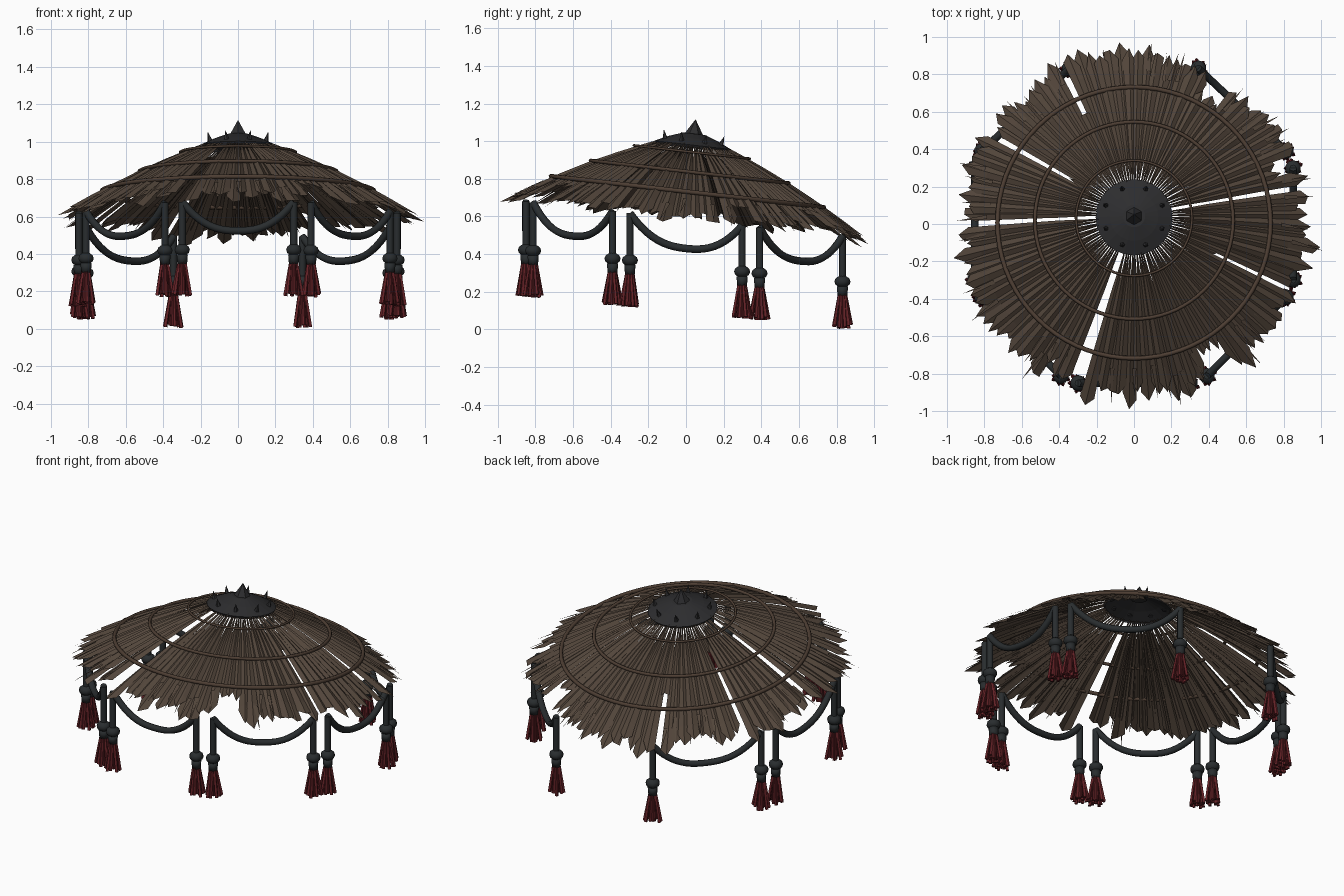
import bpy, bmesh, math, random
from math import sin, cos, pi, radians
from mathutils import Matrix, Vector

cube = bpy.data.objects.get("Cube")
if cube:
    bpy.data.objects.remove(cube, do_unlink=True)
rng = random.Random(7)


def material(name, color):
    m = bpy.data.materials.new(name)
    m.use_nodes = True
    m.diffuse_color = (*color, 1)
    m.node_tree.nodes["Principled BSDF"].inputs["Base Color"].default_value = (*color, 1)
    return m


STRAW = material("straw brown", (0.085, 0.06, 0.043))
HOOP = material("hoop brown", (0.075, 0.048, 0.033))
ROPE = material("rope charcoal", (0.022, 0.026, 0.028))
IRON = material("cap iron", (0.026, 0.026, 0.028))
RED = material("tassel red", (0.13, 0.016, 0.02))

# The canopy leans back around the x axis
LEAN = Matrix.Translation((0, -0.01, 0.58)) @ Matrix.Rotation(radians(-6.5), 4, 'X')


def height(r):
    return 0.48 - 0.38 * r - 0.12 * r * r


def add_mesh(name, bm, mat, matrix=Matrix(), smooth=False):
    me = bpy.data.meshes.new(name)
    bm.to_mesh(me)
    bm.free()
    me.materials.append(mat)
    ob = bpy.data.objects.new(name, me)
    ob.matrix_world = matrix
    bpy.context.collection.objects.link(ob)
    for p in me.polygons:
        p.use_smooth = smooth
    return ob


def add_tube(name, points, radius, mat, matrix=Matrix(), closed=False):
    cu = bpy.data.curves.new(name, 'CURVE')
    cu.dimensions = '3D'
    cu.bevel_depth = radius
    cu.bevel_resolution = 2
    cu.use_fill_caps = True
    sp = cu.splines.new('POLY')
    sp.points.add(len(points) - 1)
    for p, co in zip(sp.points, points):
        p.co = (*co, 1)
    sp.use_cyclic_u = closed
    cu.materials.append(mat)
    ob = bpy.data.objects.new(name, cu)
    ob.matrix_world = matrix
    bpy.context.collection.objects.link(ob)


def cone(bm, base, tip, r1, r2, sides):
    axis = Vector(tip) - Vector(base)
    mat = Matrix.Translation((Vector(base) + Vector(tip)) / 2) @ axis.to_track_quat('Z', 'Y').to_matrix().to_4x4()
    bmesh.ops.create_cone(bm, cap_ends=True, segments=sides, radius1=r1, radius2=r2,
                          depth=axis.length, matrix=mat)


# Straw slats: ridged strips with ragged tips, broken off at the gaps
COUNT = 110
STEP = 2 * pi / COUNT
# gap angle, radius where it starts, slats affected
GAPS = [(252, 0, 2), (181, 0, 1), (146, 0.42, 1), (116, 0.66, 1), (60, 0.8, 3),
        (13, 0, 1), (-24, 0.5, 1), (-59, 0.8, 3), (21, 0.83, 2)]
broken = {}
for angle, start, n in GAPS:
    first = round(radians(angle) / STEP - (n - 1) / 2)
    for j in range(n):
        broken[(first + j) % COUNT] = start

bm = bmesh.new()
for i in range(COUNT):
    end = broken.get(i, rng.uniform(0.9, 0.99))
    if end < 0.2:
        continue
    a = i * STEP + rng.uniform(-0.15, 0.15) * STEP
    lift = rng.uniform(-0.006, 0.006)
    droop = rng.uniform(-0.025, 0.012)
    roll = rng.uniform(-0.008, 0.008)
    rows = []
    stations = [r for r in (0.19, 0.27, 0.4, 0.55, 0.7, 0.83) if r < end - 0.08] + [end]
    for r in stations:
        half = r * STEP * (0.28 + 0.42 * min(1, max(0, (r - 0.18) / 0.22)))
        row = []
        for side in (-1, 0, 1):
            rr = r
            if r == end:
                rr -= rng.uniform(0.02, 0.09) if side else rng.uniform(-0.02, 0.03)
            ridge = 0.018 * min(1, r / 0.6) if side == 0 else 0
            z = height(rr) - 0.006 + ridge + lift + side * roll * r + droop * max(0, rr - 0.6) / 0.4
            x, y = rr, side * half
            row.append(bm.verts.new((x * cos(a) - y * sin(a), x * sin(a) + y * cos(a), z)))
        rows.append(row)
    for p, q in zip(rows, rows[1:]):
        for k in (0, 1):
            bm.faces.new((p[k], q[k], q[k + 1], p[k + 1]))
    # Loose splinter at some tips
    if i not in broken and rng.random() < 0.45:
        s = a + rng.uniform(-0.4, 0.4) * STEP
        tip = end + rng.uniform(0.0, 0.035)
        pts = [(end - 0.14, s - 0.25 * STEP), (tip, s + rng.uniform(-0.4, 0.4) * STEP), (end - 0.14, s + 0.25 * STEP)]
        bm.faces.new([bm.verts.new((r * cos(t), r * sin(t), height(r) + 0.012)) for r, t in pts])
add_mesh("straw_slats", bm, STRAW, LEAN)

# Hoops binding the straw
for n, (r, thick) in enumerate([(0.31, 0.007), (0.53, 0.01), (0.73, 0.012)]):
    ring = [(r * cos(t * pi / 36), r * sin(t * pi / 36), height(r) + 0.014) for t in range(72)]
    add_tube(f"hoop_{n + 1}", ring, thick, HOOP, LEAN, True)

# Iron cap: hollow shallow shell, central spike and a ring of studs
bm = bmesh.new()
profile = [(0.195, 0.385), (0.205, 0.402), (0.13, 0.437), (0.06, 0.462), (0.0, 0.465)]
verts = [bm.verts.new((r, 0, z)) for r, z in profile]
edges = [bm.edges.new(pair) for pair in zip(verts, verts[1:])]
bmesh.ops.spin(bm, geom=verts + edges, cent=(0, 0, 0), axis=(0, 0, 1), angle=2 * pi, steps=24)
bmesh.ops.remove_doubles(bm, verts=bm.verts, dist=0.0005)
bmesh.ops.recalc_face_normals(bm, faces=bm.faces)
add_mesh("cap_shell", bm, IRON, LEAN)
bm = bmesh.new()
cone(bm, (0, 0, 0.455), (0, 0, 0.54), 0.052, 0, 6)
for k in range(8):
    c, s = cos((k + 0.5) * pi / 4), sin((k + 0.5) * pi / 4)
    cone(bm, (0.16 * c, 0.16 * s, 0.415), (0.175 * c, 0.175 * s, 0.468), 0.016, 0, 5)
add_mesh("cap_spikes", bm, IRON, LEAN)


def hanger(name, x, y, top):
    """Drop rope with a knot and a flared tassel."""
    knot = 0.292 - 0.1 * y
    add_tube(name + "_rope", [(x, y, top), (x, y, knot)], 0.019, ROPE)
    bm = bmesh.new()
    bmesh.ops.create_uvsphere(bm, u_segments=10, v_segments=6, radius=0.043,
                              matrix=Matrix.Translation((x, y, knot + 0.045)) @ Matrix.Diagonal((1, 1, 0.75, 1)))
    cone(bm, (x, y, knot + 0.02), (x, y, knot - 0.03), 0.03, 0.026, 8)
    add_mesh(name + "_knot", bm, ROPE, smooth=True)
    bm = bmesh.new()
    for k in range(14):
        t = k * 2 * pi / 14
        spread = rng.uniform(0.035, 0.05) if k % 3 else 0.02
        cone(bm, (x + 0.016 * cos(t), y + 0.016 * sin(t), knot - 0.015),
             (x + spread * cos(t), y + spread * sin(t), knot - rng.uniform(0.185, 0.205)), 0.008, 0.011, 4)
    add_mesh(name + "_tassel", bm, RED)


# Rope swags between eight points under the rim, open at the back
for k in range(8):
    if k == 1:
        continue
    ends = []
    for corner, direction in ((k, 1), (k + 1, -1)):
        t = (corner + 0.5) * pi / 4
        shift = 0.0 if corner in (1, 2) else 0.05 * direction
        x = 0.9 * cos(t) - shift * sin(t)
        y = 0.9 * sin(t) + shift * cos(t)
        top = Vector((x, y, 0.585 - 0.11 * y))
        hanger(f"hanger_{k + 1}_{'a' if direction > 0 else 'b'}", x, y, top.z)
        ends.append(top)
    path = []
    for j in range(21):
        u = j / 20
        p = ends[0].lerp(ends[1], u)
        p.z -= 0.155 * (1 - abs(2 * u - 1) ** 2.5)
        path.append(p)
    add_tube(f"swag_{k + 1}", path, 0.02, ROPE)
